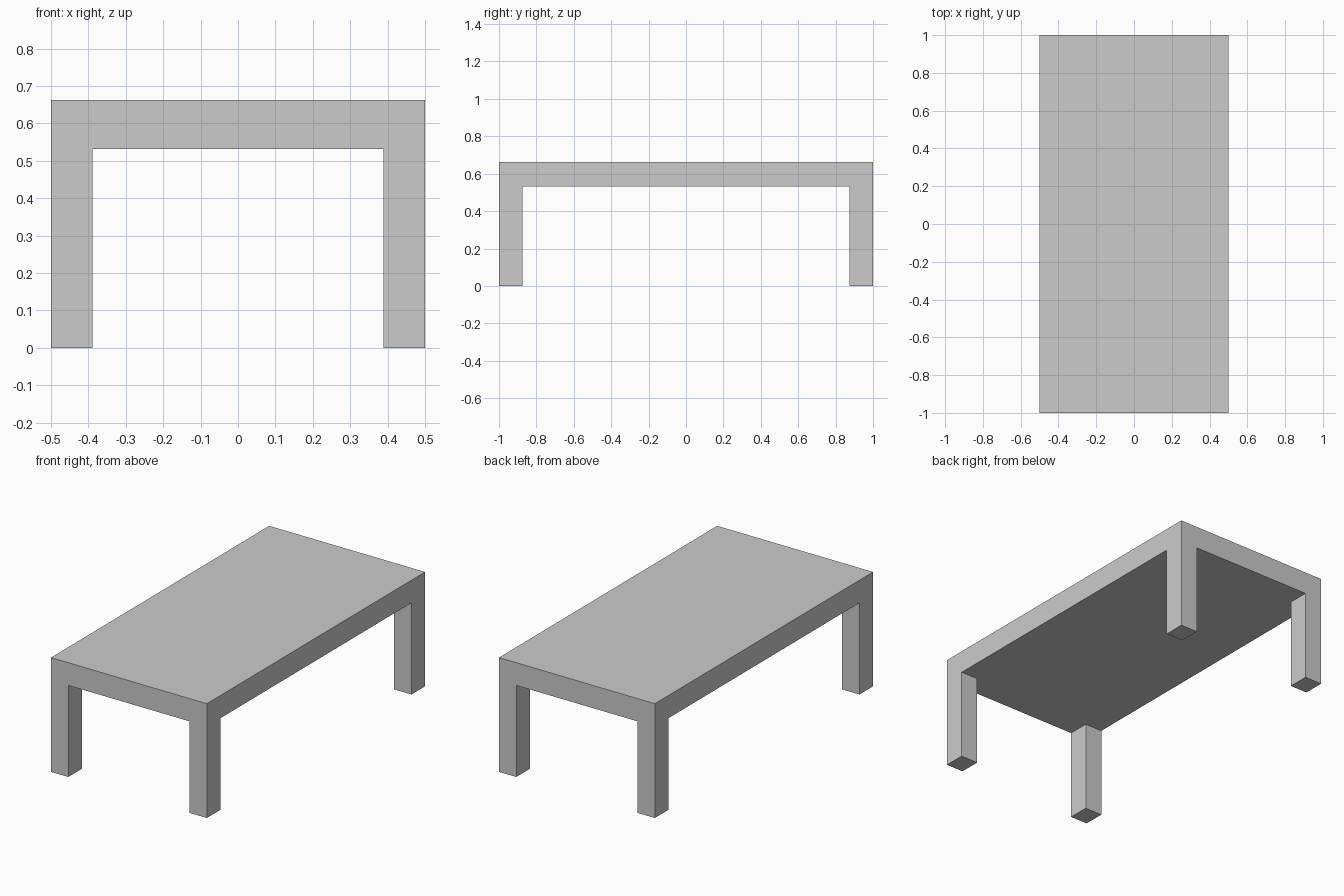
import bpy, bmesh
from mathutils import Matrix, Vector

if "Cube" in bpy.data.objects:
    bpy.data.objects.remove(bpy.data.objects["Cube"])

WIDTH, LENGTH, HEIGHT = 1.0, 2.0, 0.663
UNDERSIDE = 0.531                # height of the slab's lower face
LEG_X, LEG_Y = 0.111, 0.125      # leg cross-section

bm = bmesh.new()

# Table top slab
thickness = HEIGHT - UNDERSIDE
bmesh.ops.create_cube(bm, size=1.0, matrix=(
    Matrix.Translation((0, 0, UNDERSIDE + thickness / 2))
    @ Matrix.Diagonal((WIDTH, LENGTH, thickness, 1))))

# Loop cuts marking out the leg footprints
for axis, offset in ((Vector((1, 0, 0)), WIDTH / 2 - LEG_X),
                     (Vector((0, 1, 0)), LENGTH / 2 - LEG_Y)):
    for side in (-1, 1):
        bmesh.ops.bisect_plane(bm, geom=bm.verts[:] + bm.edges[:] + bm.faces[:],
                               plane_co=axis * offset * side, plane_no=axis)

# Legs: extrude the four underside corners to the floor
bm.normal_update()
for face in [f for f in bm.faces if f.normal.z < -0.5]:
    c = face.calc_center_median()
    if abs(c.x) > WIDTH / 2 - LEG_X and abs(c.y) > LENGTH / 2 - LEG_Y:
        foot = bmesh.ops.extrude_discrete_faces(bm, faces=[face])["faces"][0]
        for v in foot.verts:
            v.co.z = 0

# Weld the extruded legs to the slab
bmesh.ops.remove_doubles(bm, verts=bm.verts[:], dist=1e-5)
bmesh.ops.recalc_face_normals(bm, faces=bm.faces[:])

mesh = bpy.data.meshes.new("coffee_table")
bm.to_mesh(mesh)
bm.free()
bpy.context.collection.objects.link(bpy.data.objects.new("coffee_table", mesh))
